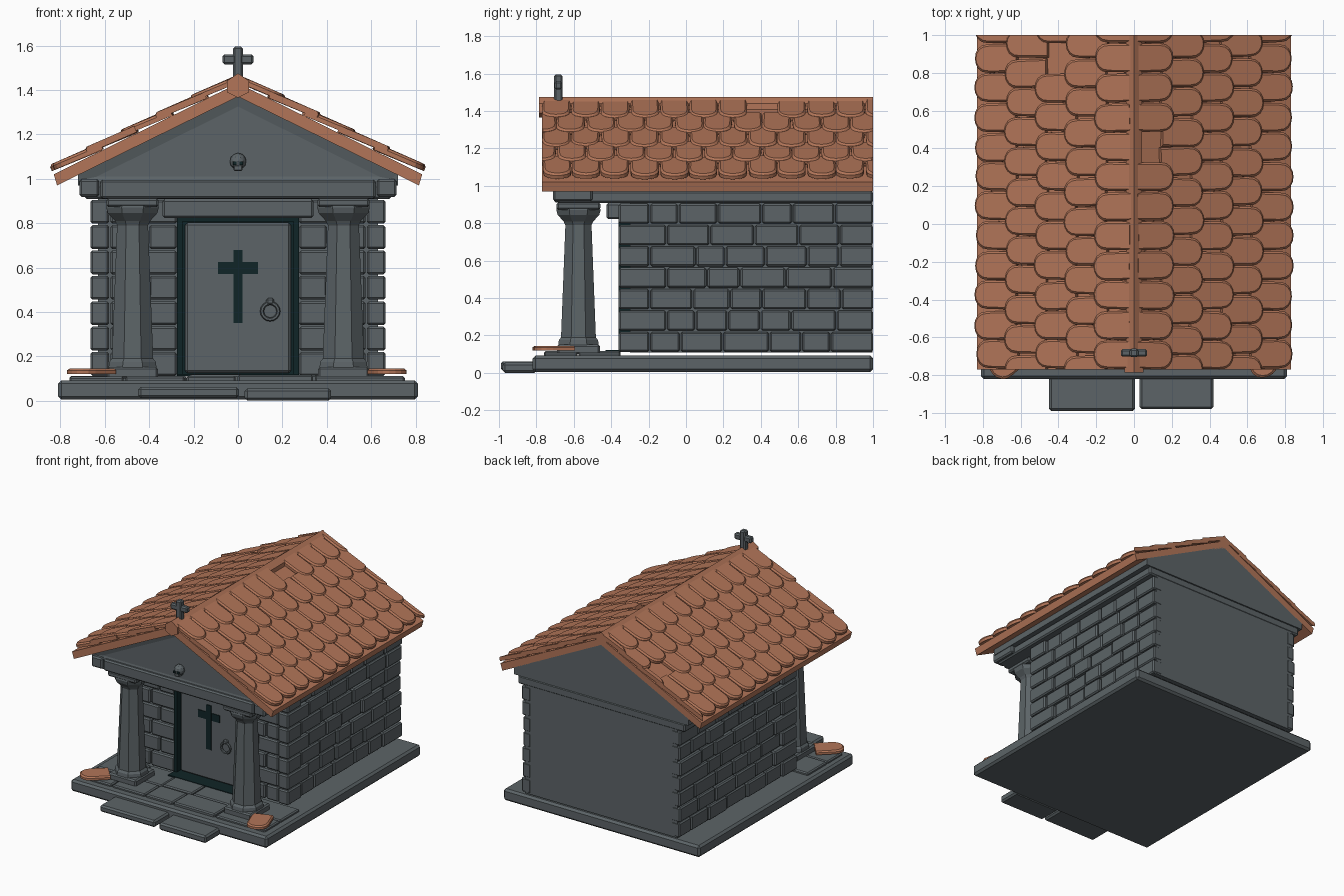
import bpy, bmesh, math, random
from mathutils import Matrix, Vector

random.seed(4)
cube = bpy.data.objects.get("Cube")
if cube:
    bpy.data.objects.remove(cube, do_unlink=True)


def material(name, rgb):
    m = bpy.data.materials.new(name)
    m.use_nodes = True
    m.diffuse_color = (*rgb, 1)
    m.node_tree.nodes["Principled BSDF"].inputs["Base Color"].default_value = (*rgb, 1)
    return m


STONE = material("grey stone", (0.107, 0.127, 0.136))
DARK = material("dark teal", (0.005, 0.018, 0.020))
CLAY = material("terracotta", (0.445, 0.178, 0.098))


def finish(name, bm, mat):
    bmesh.ops.recalc_face_normals(bm, faces=bm.faces)
    me = bpy.data.meshes.new(name)
    bm.to_mesh(me)
    bm.free()
    me.materials.append(mat)
    ob = bpy.data.objects.new(name, me)
    bpy.context.collection.objects.link(ob)
    return ob


def add_box(bm, x, y, z, bevel=0.008):
    """Chamfered box from three (low, high) ranges."""
    size = [r[1] - r[0] for r in (x, y, z)]
    mid = [(r[1] + r[0]) / 2 for r in (x, y, z)]
    mat = Matrix.Translation(mid) @ Matrix.Diagonal((*size, 1))
    verts = bmesh.ops.create_cube(bm, size=1, matrix=mat)["verts"]
    if bevel:
        edges = list({e for v in verts for e in v.link_edges})
        bmesh.ops.bevel(bm, geom=edges, offset=bevel, segments=1, affect='EDGES')


def boxes(name, mat, items, bevel=0.008):
    bm = bmesh.new()
    for x, y, z in items:
        add_box(bm, x, y, z, bevel)
    return finish(name, bm, mat)


def add_prism(bm, low, high):
    """Solid between two matching loops of points; returns the low cap."""
    a = [bm.verts.new(p) for p in low]
    b = [bm.verts.new(p) for p in high]
    cap = bm.faces.new(a)
    bm.faces.new(b[::-1])
    for i in range(len(a)):
        j = (i + 1) % len(a)
        bm.faces.new((a[i], b[i], b[j], a[j]))
    return cap


def prism_y(name, mat, profile, y0, y1, inset=0, depth=0):
    bm = bmesh.new()
    cap = add_prism(bm, [(x, y0, z) for x, z in profile], [(x, y1, z) for x, z in profile])
    bmesh.ops.recalc_face_normals(bm, faces=bm.faces)
    if inset:
        bmesh.ops.inset_individual(bm, faces=[cap], thickness=inset, depth=depth)
    return finish(name, bm, mat)


# Base slab, steps and porch paving
boxes("base_slab", STONE, [((-0.81, 0.81), (-0.82, 1), (0.005, 0.092))], 0.015)
boxes("front_steps", STONE, [((-0.45, 0.005), (-0.99, -0.80), (0.012, 0.062)),
                             ((0.03, 0.42), (-0.98, -0.80), (0.0, 0.055))], 0.012)
paving = []
for row, (ya, yb) in enumerate([(-0.76, -0.58), (-0.575, -0.35)]):
    x = -0.76
    while x < 0.74:
        w = min(random.uniform(0.22, 0.36), 0.76 - x)
        if 0.76 - x - w < 0.12:
            w = 0.76 - x
        paving.append(((x, x + w - 0.008), (ya, yb), (0.08, random.uniform(0.108, 0.118))))
        x += w
boxes("porch_paving", STONE, paving)

# Chamber core and stone courses
boxes("chamber_core", STONE, [((-0.63, 0.63), (-0.30, 0.998), (0.108, 0.915))], 0)
levels = [0.112 + 0.1143 * i for i in range(8)]
side, front = [], []
for s in (-1, 1):
    for i in range(7):
        z = (levels[i], levels[i + 1] - 0.007)
        y, first = -0.36, True
        while y < 0.99:
            w = (0.26 if i % 2 else 0.17) if first else random.uniform(0.15, 0.25)
            if 1 - y - w < 0.12:
                w = 1 - y
            out = 0.665 if first else random.uniform(0.645, 0.66)
            side.append((sorted((s * 0.58, s * out)), (y, y + w - (0.007 if y + w < 1 else 0)), z))
            y, first = y + w, False
        split = 0.40 if i % 2 else 0.47
        for a, b in ((0.275, split), (split + 0.007, 0.575)):
            front.append((sorted((s * a, s * b)), (-random.uniform(0.345, 0.358), -0.28), z))
boxes("side_wall_stones", STONE, side, 0.009)
boxes("front_wall_stones", STONE, front, 0.009)
boxes("door_lintel", STONE, [((-0.34, 0.34), (-0.425, -0.28), (0.822, 0.908))], 0.01)

# Doorway, door, cross and ring handle
boxes("doorway_recess", DARK, [((-0.275, 0.275), (-0.31, -0.28), (0.112, 0.822)),
                               ((-0.275, -0.25), (-0.362, -0.29), (0.112, 0.822)),
                               ((0.25, 0.275), (-0.362, -0.29), (0.112, 0.822)),
                               ((-0.25, 0.25), (-0.362, -0.29), (0.808, 0.822)),
                               ((-0.275, 0.275), (-0.43, -0.29), (0.112, 0.121))], 0)
boxes("door", STONE, [((-0.238, 0.238), (-0.34, -0.29), (0.125, 0.802))], 0.01)
boxes("door_cross", DARK, [((-0.021, 0.021), (-0.346, -0.338), (0.35, 0.68)),
                           ((-0.09, 0.09), (-0.345, -0.338), (0.57, 0.625))], 0)
bpy.ops.mesh.primitive_torus_add(major_segments=16, minor_segments=6, major_radius=0.037,
                                 minor_radius=0.009, location=(0.145, -0.352, 0.403),
                                 rotation=(math.pi / 2, 0, 0))
ring = bpy.context.object
ring.name = "door_ring"
ring.data.materials.append(STONE)
boxes("door_ring_mount", STONE, [((0.127, 0.163), (-0.362, -0.335), (0.432, 0.462))])


# Columns: square plinth, tapered octagonal shaft, flared capital
def column(name, x, y):
    bm = bmesh.new()
    rings = [(0.112, 0.145), (0.108, 0.175), (0.096, 0.19), (0.072, 0.79), (0.082, 0.81),
             (0.115, 0.845), (0.122, 0.87), (0.118, 0.885)]
    loops = []
    for r, z in rings:
        loops.append([bm.verts.new((x + r * math.cos((k + 0.5) * math.pi / 4) * 1.05,
                                    y + r * math.sin((k + 0.5) * math.pi / 4) * 1.05, z))
                      for k in range(8)])
    for a, b in zip(loops, loops[1:]):
        for k in range(8):
            bm.faces.new((a[k], a[(k + 1) % 8], b[(k + 1) % 8], b[k]))
    bm.faces.new(loops[0])
    bm.faces.new(loops[-1])
    add_box(bm, (x - 0.115, x + 0.115), (y - 0.115, y + 0.115), (0.1, 0.152), 0.01)
    add_box(bm, (x - 0.118, x + 0.118), (y - 0.118, y + 0.118), (0.872, 0.912), 0.01)
    finish(name, bm, STONE)


column("left_column", 0.475, -0.575)
column("right_column", -0.475, -0.575)

# Entablature and pediment with recessed triangle
boxes("entablature", STONE, [((-0.69, 0.69), (-0.69, 1), (0.908, 0.972)),
                             ((-0.62, 0.62), (-0.705, -0.5), (0.91, 0.995)),
                             ((-0.715, -0.625), (-0.71, -0.5), (0.918, 0.998)),
                             ((0.625, 0.715), (-0.71, -0.5), (0.918, 0.998))], 0.01)
prism_y("pediment", STONE, [(-0.72, 0.97), (0.72, 0.97), (0.72, 1.02), (0, 1.38), (-0.72, 1.02)],
        -0.69, 1, 0.055, -0.012)

# Skull ornament
bm = bmesh.new()
bmesh.ops.create_icosphere(bm, subdivisions=2, radius=0.038, matrix=Matrix.Translation((0, -0.69, 1.078)))
add_box(bm, (-0.02, 0.02), (-0.722, -0.67), (1.035, 1.062), 0.005)
finish("skull", bm, STONE)
boxes("skull_eyes", DARK, [((s * 0.015 - 0.008, s * 0.015 + 0.008), (-0.73, -0.722), (1.062, 1.078))
                           for s in (-1, 1)], 0)

# Roof deck and ridge
prism_y("roof_deck", CLAY, [(-0.815, 0.97), (0, 1.37), (0.815, 0.97), (0.83, 1.02), (0, 1.43),
                            (-0.83, 1.02)], -0.77, 1)
hexagon = [(-0.05, 1.44), (0, 1.475), (0.05, 1.44), (0.05, 1.39), (0, 1.365), (-0.05, 1.39)]
prism_y("ridge_front_cap", CLAY, hexagon, -0.785, -0.69)
prism_y("ridge", CLAY, [(x * 0.85, z) for x, z in hexagon], -0.7, 1)


# Round-ended roof tiles
def tile_outline(length, width):
    pts = [(0, width / 2), (0, -width / 2)]
    for k in range(9):
        a = math.pi * (k / 8 - 0.5)
        pts.append((length - 0.075 + 0.075 * math.cos(a) ** 0.8 if 0 < k < 8 else length - 0.075,
                    width / 2 * math.sin(a)))
    return pts


def add_tile(bm, matrix, length, width, thick, ymin=-9, ymax=9):
    """Tile with a chamfered top rim, trimmed to the gable planes."""
    layers = []
    for shrink, h in ((0, 0), (0, thick * 0.65), (0.01, thick)):
        loop = []
        for u, v in tile_outline(length, width):
            k = 1 - shrink / (width / 2)
            p = matrix @ Vector((u if u == 0 else u - shrink, v * k, h))
            p.y = max(ymin, min(ymax, p.y))
            loop.append(bm.verts.new(p))
        layers.append(loop)
    n = len(layers[0])
    bm.faces.new(layers[0])
    bm.faces.new(layers[-1])
    for a, b in zip(layers, layers[1:]):
        for i in range(n):
            bm.faces.new((a[i], a[(i + 1) % n], b[(i + 1) % n], b[i]))


pitch = 0.157
for side_name, s in (("left", 1), ("right", -1)):
    bm = bmesh.new()
    for row in range(5):
        x_end = 0.835 - 0.158 * row
        length = 0.24 if row < 4 else 0.21
        for i in range(13):
            y = -0.77 + pitch * (i + 0.5 - 0.5 * (row % 2))
            if y - pitch / 2 > 0.97 or (s, row, i) in {(-1, 2, 10), (1, 4, 7)}:
                continue
            tilt = math.radians(23 + random.uniform(-0.8, 0.8))
            end = x_end + random.uniform(-0.008, 0.004)
            x0 = end - length * math.cos(tilt)
            z0 = 1.43 - 0.494 * end + 0.018 + length * math.sin(tilt)
            turn = math.radians(random.uniform(-2, 2))
            m = (Matrix.Translation((x0, y, z0)) @ Matrix.Rotation(tilt, 4, 'Y')
                 @ Matrix.Rotation(turn, 4, 'Z'))
            add_tile(bm, Matrix.Diagonal((s, 1, 1, 1)) @ m, length, pitch - 0.006, 0.03, -0.77, 1)
    bmesh.ops.remove_doubles(bm, verts=bm.verts, dist=0.00005)
    finish(side_name + "_roof_tiles", bm, CLAY)

# Fallen tiles on the porch
for name, x, y, ang in (("fallen_tile_right", -0.60, -0.66, 222), ("fallen_tile_left", 0.64, -0.62, -70)):
    bm = bmesh.new()
    m = Matrix.Translation((x, y, 0.12)) @ Matrix.Rotation(math.radians(ang), 4, 'Z')
    add_tile(bm, m, 0.2, 0.15, 0.025)
    finish(name, bm, CLAY)

# Roof cross
boxes("roof_cross", STONE, [((-0.023, 0.023), (-0.705, -0.66), (1.43, 1.595)),
                            ((-0.07, 0.07), (-0.702, -0.663), (1.515, 1.56))], 0.009)
